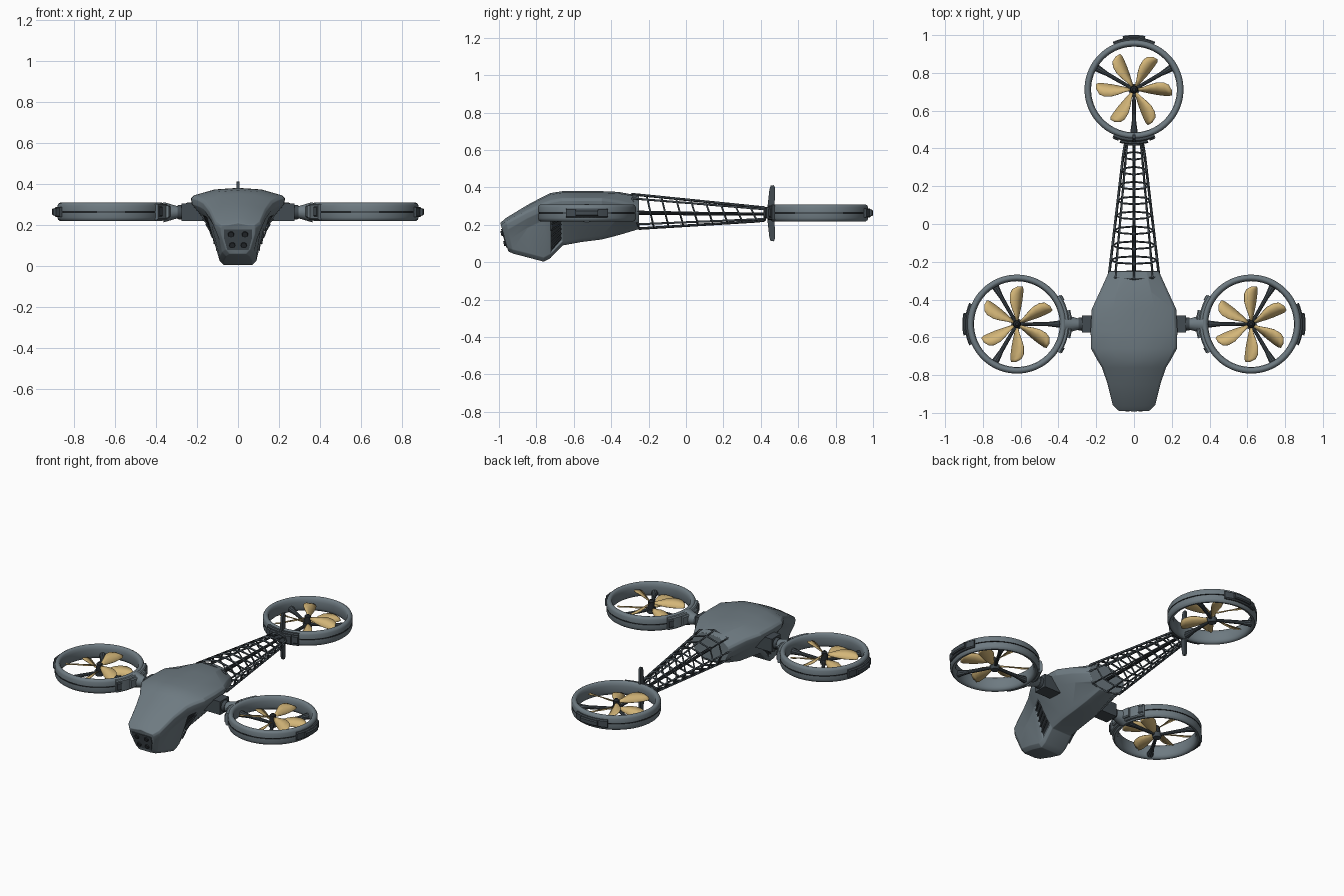
import bpy, bmesh, math
from mathutils import Vector, Matrix

if "Cube" in bpy.data.objects:
    bpy.data.objects.remove(bpy.data.objects["Cube"])


def material(name, rgb):
    m = bpy.data.materials.new(name)
    m.diffuse_color = (*rgb, 1)
    m.use_nodes = True
    m.node_tree.nodes["Principled BSDF"].inputs["Base Color"].default_value = m.diffuse_color
    return m


GREY = material("slate grey", (0.155, 0.195, 0.22))
DARK = material("dark slate", (0.055, 0.07, 0.082))
BLACK = material("near black", (0.018, 0.022, 0.026))
GOLD = material("sand gold", (0.66, 0.47, 0.19))


def finish(name, bm, mats, angle=35, recalc=True):
    if recalc:
        bmesh.ops.recalc_face_normals(bm, faces=bm.faces)
    me = bpy.data.meshes.new(name)
    bm.to_mesh(me)
    bm.free()
    ob = bpy.data.objects.new(name, me)
    bpy.context.collection.objects.link(ob)
    for m in mats:
        me.materials.append(m)
    bpy.ops.object.select_all(action='DESELECT')
    ob.select_set(True)
    bpy.context.view_layer.objects.active = ob
    bpy.ops.object.shade_smooth_by_angle(angle=math.radians(angle))
    return ob


def bar(bm, p0, p1, r0, r1, seg=16):
    """Tapered rod between two points."""
    p0, p1 = Vector(p0), Vector(p1)
    d = p1 - p0
    mat = Matrix.Translation((p0 + p1) / 2) @ d.to_track_quat('Z', 'Y').to_matrix().to_4x4()
    bmesh.ops.create_cone(bm, cap_ends=True, segments=seg, radius1=r0, radius2=r1,
                          depth=d.length, matrix=mat)


def skin(bm, rows, closed):
    """Bridge rows of points; each row is a closed loop. Returns faces per strip."""
    vs = [[bm.verts.new(p) for p in row] for row in rows]
    n = len(vs[0])
    pairs = list(zip(vs, vs[1:])) + ([(vs[-1], vs[0])] if closed else [])
    grid = [[bm.faces.new((a[i], a[(i + 1) % n], b[(i + 1) % n], b[i])) for i in range(n)]
            for a, b in pairs]
    return vs, grid


def revolve(bm, prof, centre, a0, a1, n):
    """Sweep a closed (r, z) profile round a vertical axis, degrees."""
    full = a1 - a0 >= 360
    rows = []
    for k in range(n if full else n + 1):
        a = math.radians(a0 + (a1 - a0) * k / n)
        rows.append([(centre[0] + r * math.cos(a), centre[1] + r * math.sin(a), z) for r, z in prof])
    vs, grid = skin(bm, rows, full)
    if not full:
        bm.faces.new(vs[0])
        bm.faces.new(vs[-1])
    return grid


def rect(r0, r1, z0, z1, c=0.006):
    return [(r0, z0), (r1 - c, z0), (r1, z0 + c), (r1, z1 - c), (r1 - c, z1), (r0, z1)]


# Fuselage: y, top, half width, shoulder z, bottom, bottom half width, front slant
stations = [(-0.993, .21, .085, .185, .058, .060, .28),
            (-0.965, .235, .113, .205, .046, .078, .22),
            (-0.85, .305, .140, .265, .024, .090, .04),
            (-0.76, .353, .170, .305, .003, .090, 0),
            (-0.725, .370, .192, .318, .022, .090, 0),
            (-0.66, .380, .228, .330, .090, .090, 0),
            (-0.56, .381, .230, .330, .108, .092, 0),
            (-0.45, .380, .224, .330, .122, .090, 0),
            (-0.36, .376, .182, .318, .145, .080, 0),
            (-0.25, .356, .132, .290, .178, .070, 0)]
rows = []
for y, top, w, zs, zb, wb, s in stations:
    half = [(.5 * w, top - .008), (.94 * w, zs + .014), (w, zs), (.98 * w, zs - .03),
            (.8 * w, zs - .08), (wb, zb + .022), (wb - .02, zb)]
    loop = [(0, top)] + half + [(0, zb)] + [(-x, z) for x, z in reversed(half)]
    rows.append([(x, y + s * (top - z), z) for x, z in loop])
bm = bmesh.new()
vs, grid = skin(bm, rows, False)
bm.faces.new(vs[0])
bm.faces.new(vs[-1])
bmesh.ops.recalc_face_normals(bm, faces=bm.faces)
vents = [grid[4][5], grid[4][10]]          # sunk side intakes
bmesh.ops.inset_individual(bm, faces=vents, thickness=.008, depth=-.008)
for f in vents:
    f.material_index = 1
body = finish("fuselage", bm, [GREY, BLACK], 50)
bev = body.modifiers.new("soft edges", 'BEVEL')
bev.width, bev.segments = .012, 3
bev.limit_method, bev.angle_limit = 'ANGLE', math.radians(18)

# Intake slats
bm = bmesh.new()
for s in (-1, 1):
    for k in range(5):
        t = (k + .5) / 5
        x0, x1 = .098 + t * .055, .1 + t * .08
        z0, z1 = .06 + t * .16, .12 + t * .12
        bar(bm, (s * x0, -.718, z0), (s * x1, -.668, z1), .004, .004, 6)
finish("intake_slats", bm, [DARK])


# Nose sensor panel with four lenses
def nose(x, z, out):
    return (x, -.993 + .28 * (.21 - z) - out, z)


bm = bmesh.new()
shape = [(-.068, .178), (.068, .178), (.068, .135), (.052, .078), (-.052, .078), (-.068, .135)]
vs, _ = skin(bm, [[nose(x, z, -.004) for x, z in shape], [nose(x, z, .005) for x, z in shape]], False)
bm.faces.new(vs[0])
bm.faces.new(vs[1])
finish("sensor_panel", bm, [DARK])
bm = bmesh.new()
for sx in (-1, 1):
    for x, z in ((.034, .155), (.028, .102)):
        a = Vector(nose(sx * x, z, 0))
        bar(bm, a, a + Vector((0, -.012, -.003)), .016, .013)
finish("sensor_lenses", bm, [BLACK])

# Open lattice tail boom
bm = bmesh.new()
rows = []
for k in range(10):
    t = k / 9
    hw, hz, zc = .132 - .084 * t, .092 - .058 * t, .272 - .014 * t
    ring = []
    for i in range(8):
        a = math.pi * i / 4
        c, s = math.cos(a), math.sin(a)
        e = .84                              # slightly boxy oval
        px = math.copysign(abs(c) ** e, c) if abs(c) > .01 else 0
        pz = math.copysign(abs(s) ** e, s) if abs(s) > .01 else 0
        ring.append((hw * px, -.29 + .71 * t + .02 * (1 - s) * (k < 9), zc + hz * pz))
    rows.append(ring)
skin(bm, rows, False)
boom = finish("tail_lattice", bm, [DARK], 30)
wire = boom.modifiers.new("lattice bars", 'WIREFRAME')
wire.thickness, wire.use_boundary, wire.use_even_offset = .014, True, False

bm = bmesh.new()
bar(bm, (0, -.27, .262), (0, .44, .258), .01, .008, 8)
finish("tail_spar", bm, [BLACK])

# Vertical tail fin
bm = bmesh.new()
fin = [(.436, .22), (.436, .30), (.446, .39), (.453, .41), (.47, .412), (.475, .40),
       (.474, .26), (.475, .125), (.47, .112), (.453, .114), (.446, .13)]
vs, _ = skin(bm, [[(x, y, z) for y, z in fin] for x in (-.007, .007)], False)
bm.faces.new(vs[0])
bm.faces.new(vs[1])
finish("tail_fin", bm, [DARK])

# Wing arms carrying the side rotors
for side, s in (("left", -1), ("right", 1)):
    bm = bmesh.new()
    bar(bm, (s * .22, -.53, .262), (s * .36, -.53, .262), .03, .03, 20)
    bar(bm, (s * .29, -.53, .262), (s * .365, -.53, .262), .028, .05, 20)
    finish(side + "_arm", bm, [GREY])
    bm = bmesh.new()
    bmesh.ops.create_cube(bm, size=1, matrix=Matrix.Translation((s * .21, -.53, .262))
                          @ Matrix.Diagonal((.13, .09, .085, 1)))
    bar(bm, (s * .24, -.53, .262), (s * .295, -.53, .262), .038, .034, 20)
    finish(side + "_arm_socket", bm, [DARK])

duct = [(.262, .236), (.262, .2615), (.255, .2615), (.255, .2665), (.262, .2665), (.262, .294),
        (.257, .304), (.248, .309), (.239, .308), (.231, .3), (.227, .28), (.227, .24),
        (.232, .226), (.24, .22), (.25, .219), (.258, .225)]
# Blade stations: radius, leading edge, trailing edge, pitch
blade = [(.02, .008, -.008, 42), (.05, .017, -.016, 40), (.085, .031, -.024, 35),
         (.12, .040, -.030, 30), (.16, .038, -.034, 25), (.185, .025, -.035, 22),
         (.2, -.004, -.03, 20)]


def add_blade(bm, cx, cy, z, ang, flip):
    rot = Matrix.Rotation(ang, 3, 'Z')
    prev = None
    for r, lead, trail, pitch in blade:
        p = math.radians(pitch)
        cur = []
        for c in (lead, (lead + trail) / 2, trail):
            arch = .004 if c == (lead + trail) / 2 else 0
            v = rot @ Vector((r, flip * c * math.cos(p) * 1.05, c * math.sin(p) + arch))
            cur.append(bm.verts.new(v + Vector((cx, cy, z))))
        if prev:
            for i in range(2):
                bm.faces.new((prev[i], cur[i], cur[i + 1], prev[i + 1]))
        prev = cur


# Ducted rotors: centre and direction pointing back to the body
for name, cx, cy, d in (("left", -.62, -.53, 0), ("right", .62, -.53, 180), ("rear", 0, .712, 270)):
    c = (cx, cy)
    bm = bmesh.new()
    for strip in revolve(bm, duct, c, 0, 360, 72):
        for i in (1, 2, 3):
            strip[i].material_index = 1      # groove round the middle
    finish(name + "_duct", bm, [GREY, BLACK], 40)

    w = 24 if name == "rear" else 34
    bm = bmesh.new()                         # inner mounting collar
    revolve(bm, rect(.25, .277, .225, .303), c, d - w, d + w, 16)
    revolve(bm, rect(.25, .292, .235, .295), c, d - 15, d + 15, 8)
    finish(name + "_collar", bm, [DARK if name == "rear" else GREY], 30)
    bm = bmesh.new()
    for k in (-1, 1):
        revolve(bm, rect(.25, .283, .24, .29), c, d + k * (w - 4) - 3, d + k * (w - 4) + 3, 2)
    finish(name + "_collar_clamps", bm, [DARK], 30)

    bm = bmesh.new()                         # outer navigation pod
    revolve(bm, rect(.25, .276, .238, .288), c, d + 156, d + 204, 12)
    revolve(bm, rect(.25, .289, .246, .281), c, d + 168, d + 192, 6)
    finish(name + "_outer_pod", bm, [DARK], 30)

    bm = bmesh.new()                         # hub and three struts
    bar(bm, (cx, cy, .222), (cx, cy, .25), .024, .03, 20)
    for k in range(3):
        a = math.radians(d + 120 * k)
        u = Vector((math.cos(a), math.sin(a), 0))
        o = Vector((cx, cy, .242))
        bar(bm, o + u * .015, o + u * .17, .009, .012, 10)
        bar(bm, o + u * .165, o + u * .232, .012, .021, 10)
    finish(name + "_struts", bm, [DARK])

    bm = bmesh.new()                         # spinner shaft
    bar(bm, (cx, cy, .24), (cx, cy, .295), .022, .018, 20)
    bar(bm, (cx, cy, .295), (cx, cy, .305), .018, .008, 20)
    finish(name + "_spinner", bm, [BLACK])

    first = 0 if name == "rear" else 90      # two stacked three-blade propellers
    bm = bmesh.new()
    for k in range(3):
        a = math.radians(first + 120 * k)
        add_blade(bm, cx, cy, .283, a, 1)
        add_blade(bm, cx, cy, .25, a + math.pi / 3, 1)
    ob = finish(name + "_propellers", bm, [GOLD], 60)
    sol = ob.modifiers.new("blade thickness", 'SOLIDIFY')
    sol.thickness, sol.offset = .004, 0
